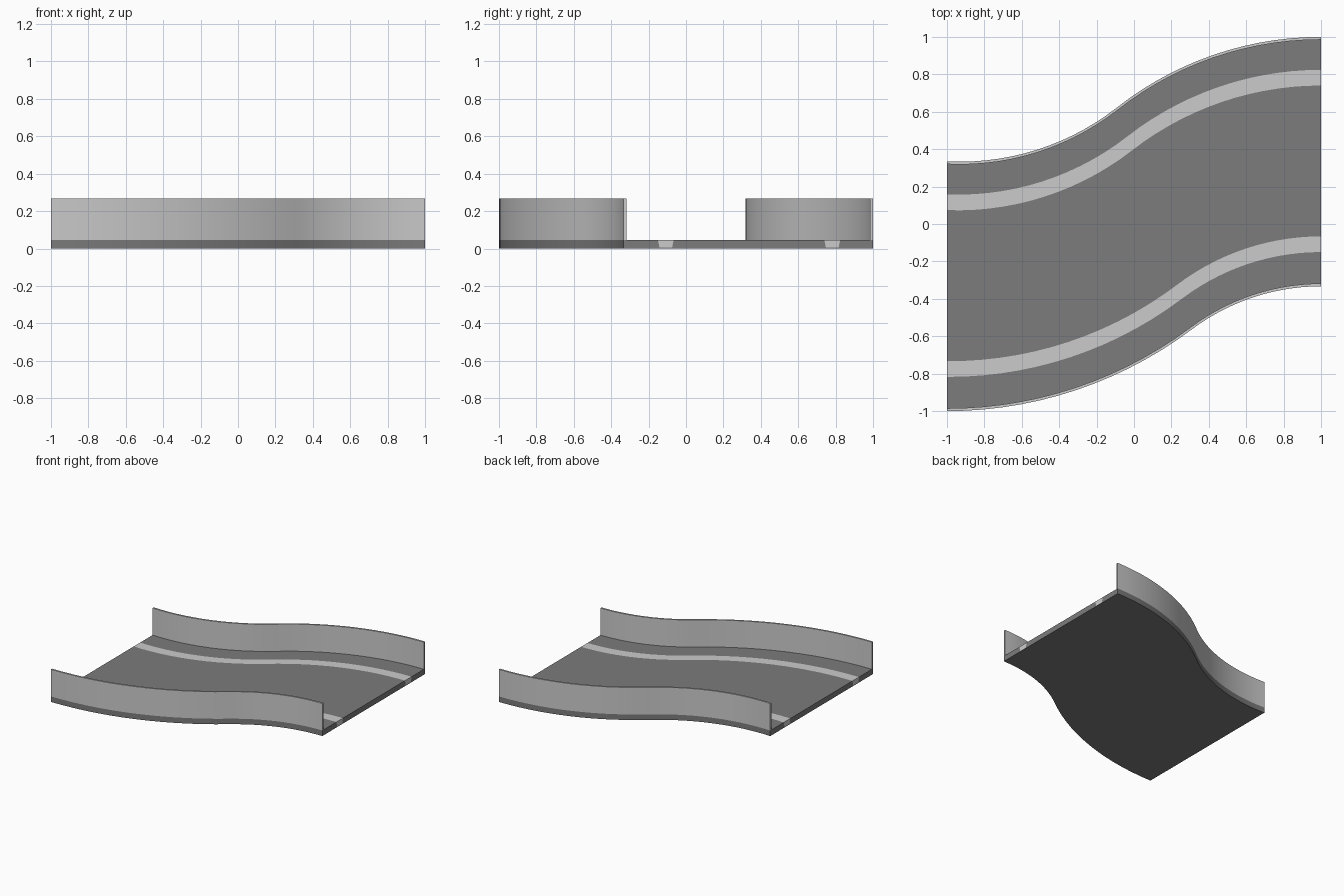
import bpy, bmesh
from math import sin, cos, asin

if "Cube" in bpy.data.objects:
    bpy.data.objects.remove(bpy.data.objects["Cube"])

RISE = 0.667      # sideways shift of the S-bend
STEPS = 14        # segments per arc
TOP = 0.045       # road surface height
WALL_TOP = 0.267


def s_curve(y0):
    """Two tangent arcs from x=-1 to x=1, starting near y0."""
    f = (0.333 - y0) / 1.333
    x0 = -0.93 - 0.07 * f
    r1 = 1.36 + 0.82 * f
    a = 1 - x0
    total = (a * a / RISE + RISE) / 2
    r2 = total - r1
    start, end = asin((-1 - x0) / r1), asin(a / total)
    pts = []
    for i in range(STEPS + 1):
        t = start + (end - start) * i / STEPS
        pts.append((x0 + r1 * sin(t), y0 + r1 - r1 * cos(t)))
    for i in range(1, STEPS + 1):
        t = end * (1 - i / STEPS)
        pts.append((1 - r2 * sin(t), y0 + RISE - r2 + r2 * cos(t)))
    return pts


def sweep(name, profile, mat=None):
    """Loft a closed (y, z) profile along the S-bend, with end caps."""
    bm = bmesh.new()
    rails = [[bm.verts.new((x, y, z)) for x, y in s_curve(y0)] for y0, z in profile]
    for k, a in enumerate(rails):
        b = rails[(k + 1) % len(rails)]
        for i in range(len(a) - 1):
            bm.faces.new((a[i], a[i + 1], b[i + 1], b[i]))
    bm.faces.new([r[0] for r in rails])
    bm.faces.new([r[-1] for r in reversed(rails)])
    bmesh.ops.recalc_face_normals(bm, faces=bm.faces)
    me = bpy.data.meshes.new(name)
    bm.to_mesh(me)
    bm.free()
    ob = bpy.data.objects.new(name, me)
    bpy.context.collection.objects.link(ob)
    if mat:
        me.materials.append(mat)
    bpy.ops.object.select_all(action='DESELECT')
    ob.select_set(True)
    bpy.context.view_layer.objects.active = ob
    bpy.ops.object.shade_smooth_by_angle(angle=0.5)
    return ob


asphalt = bpy.data.materials.new("asphalt")
asphalt.diffuse_color = (0.2, 0.2, 0.2, 1)
asphalt.use_nodes = True
asphalt.node_tree.nodes["Principled BSDF"].inputs["Base Color"].default_value = asphalt.diffuse_color


def stripe_section(yc):
    """Tapered inlay, listed from +y top round to -y top."""
    return [(yc + 0.042, TOP), (yc + 0.034, 0.005), (yc - 0.034, 0.005), (yc - 0.042, TOP)]


left_stripe = stripe_section(0.115)
right_stripe = stripe_section(-0.775)

# road slab with two grooves for the inlaid stripes
sweep("road_slab", [(-1, 0), (0.333, 0), (0.333, TOP)] + left_stripe + right_stripe
      + [(-1, TOP)], asphalt)

# painted lane stripes
sweep("left_stripe", left_stripe)
sweep("right_stripe", right_stripe)

# side walls
for name, y0, y1 in (("left_wall", 0.318, 0.333), ("right_wall", -1, -0.985)):
    sweep(name, [(y0, TOP), (y1, TOP), (y1, WALL_TOP), (y0, WALL_TOP)])
